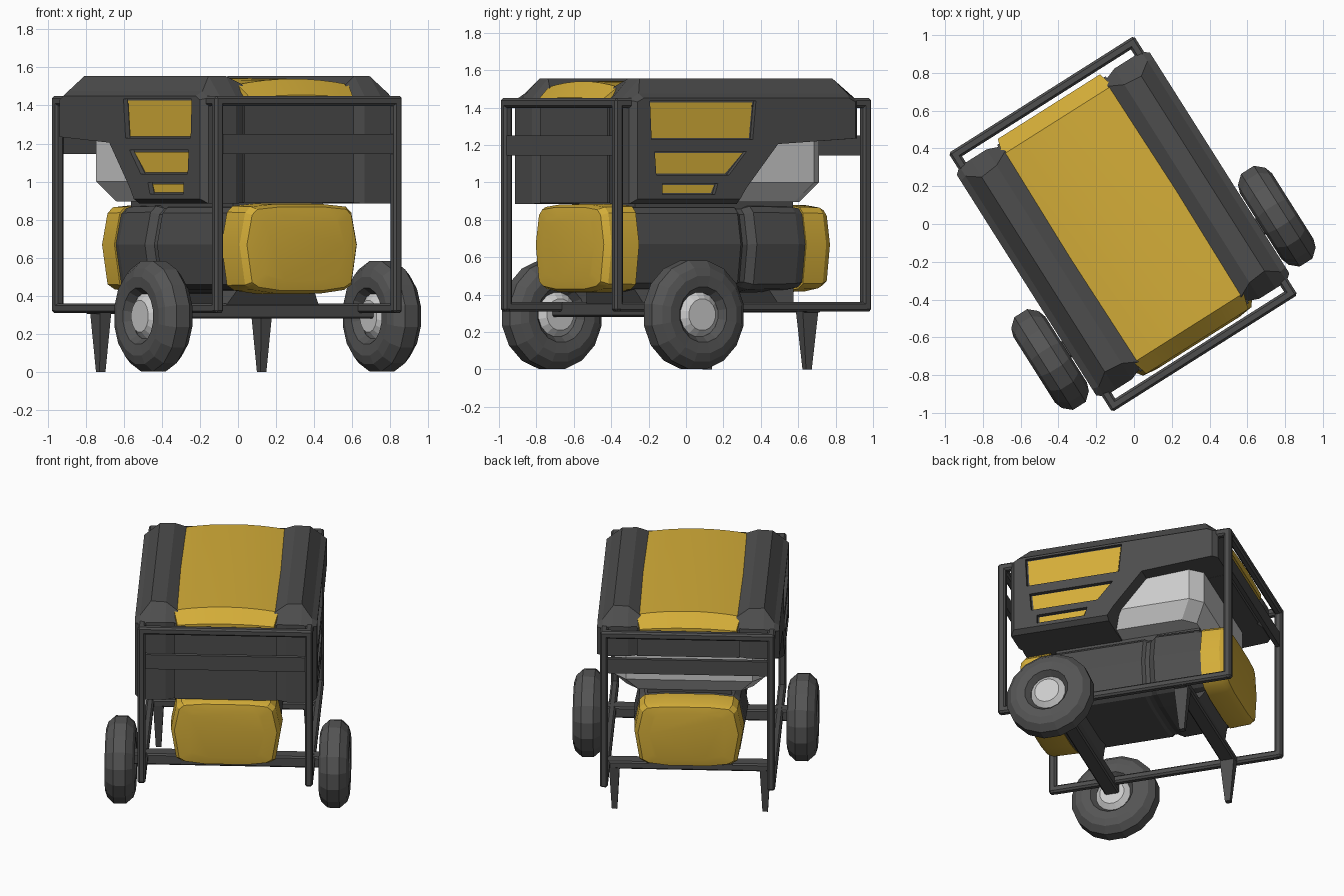
import bpy, bmesh, math
from mathutils import Matrix, Vector

if "Cube" in bpy.data.objects:
    bpy.data.objects.remove(bpy.data.objects["Cube"])

# Everything is built square to its own axes, then turned on the ground by M
M = Matrix.Translation((-0.058, 0, 0)) @ Matrix.Rotation(math.radians(32.3), 4, 'Z')


def material(name, c):
    m = bpy.data.materials.new(name)
    m.diffuse_color = (*c, 1)
    m.use_nodes = True
    m.node_tree.nodes["Principled BSDF"].inputs["Base Color"].default_value = m.diffuse_color
    return m


YELLOW = material("yellow_paint", (0.66, 0.42, 0.04))
DARK = material("dark_plastic", (0.075, 0.075, 0.075))
RUBBER = material("rubber", (0.09, 0.09, 0.09))


def finish(name, bm, mat, bevel=0, smooth=0):
    bmesh.ops.recalc_face_normals(bm, faces=bm.faces)
    if bevel:
        bmesh.ops.bevel(bm, geom=bm.edges[:], offset=bevel, segments=1, affect='EDGES', profile=0.5)
    me = bpy.data.meshes.new(name)
    bm.to_mesh(me)
    bm.free()
    ob = bpy.data.objects.new(name, me)
    bpy.context.collection.objects.link(ob)
    ob.matrix_world = M
    if mat:
        me.materials.append(mat)
    if smooth:
        bpy.ops.object.select_all(action='DESELECT')
        ob.select_set(True)
        bpy.context.view_layer.objects.active = ob
        bpy.ops.object.shade_smooth_by_angle(angle=math.radians(smooth))
    return ob


def loft(name, rings, mat=None, bevel=0, smooth=0, closed=False):
    bm = bmesh.new()
    vs = [[bm.verts.new(p) for p in r] for r in rings]
    n = len(rings[0])
    pairs = list(zip(vs, vs[1:])) + ([(vs[-1], vs[0])] if closed else [])
    for a, b in pairs:
        for i in range(n):
            j = (i + 1) % n
            bm.faces.new((a[i], a[j], b[j], b[i]))
    if not closed:
        bm.faces.new(vs[0])
        bm.faces.new(vs[-1])
    return finish(name, bm, mat, bevel, smooth)


def box(name, x, y, z, mat=None, bevel=0):
    ring = lambda k: [(x[0], y[0], k), (x[1], y[0], k), (x[1], y[1], k), (x[0], y[1], k)]
    return loft(name, [ring(z[0]), ring(z[1])], mat, bevel)


def outline(u, e, zt, f, t, b):
    """Side silhouette of the body, with the cut-out at the rear bottom."""
    return [(u, y, z) for y, z in [(-e, b), (-e, zt), (-f, t), (f, t), (e, zt), (e, 1.235),
                                   (0.2, 1.205), (0.0, 0.97), (-0.04, b)]]


# Tube frame: posts, long rails, end rails and end cross plates
H = 0.026
for s in (-1, 1):
    u = s * 0.555
    for e in (-1, 1):
        v = e * 0.785
        box("frame_post", (u - H, u + H), (v - H, v + H), (0.31, 1.45), DARK, 0.012)
    for z in (0.335, 1.424):
        box("frame_side_rail", (u - H, u + H), (-0.79, 0.79), (z - H, z + H), DARK, 0.012)
    v = s * 0.785
    box("frame_end_rail", (-0.56, 0.56), (v - H, v + H), (1.398, 1.45), DARK, 0.012)
    box("frame_cross_plate", (-0.55, 0.55), (v - 0.015, v + 0.015), (1.145, 1.25), DARK)

# Central body core
loft("body_core", [outline(u, 0.71, 1.44, 0.69, 1.45, 0.89) for u in (-0.34, 0.34)], DARK)

# Side pods with recessed yellow windows
windows = [[(-0.60, 1.23), (0.04, 1.23), (0.06, 1.435), (-0.61, 1.435)],
           [(-0.57, 1.04), (-0.11, 1.04), (0.0, 1.165), (-0.58, 1.165)],
           [(-0.53, 0.935), (-0.20, 0.935), (-0.18, 0.995), (-0.53, 0.995)]]
pod_rings = [(0.32, 0.69, 1.44, 0.66, 1.51, 0.89), (0.40, 0.72, 1.45, 0.62, 1.555, 0.885),
             (0.50, 0.72, 1.45, 0.61, 1.555, 0.885), (0.57, 0.72, 1.44, 0.66, 1.475, 0.885),
             (0.605, 0.69, 1.43, 0.65, 1.45, 0.91)]
for s in (-1, 1):
    pod = loft("side_pod", [outline(s * r[0], *r[1:]) for r in pod_rings], DARK)
    for w in windows:
        cut = loft("window_cutter", [[(s * u, y, z) for y, z in w] for u in (0.578, 0.7)])
        cut.hide_render = True
        cut.hide_viewport = True
        mod = pod.modifiers.new("window", 'BOOLEAN')
        mod.object = cut
        mod.operation = 'DIFFERENCE'
        mod.solver = 'EXACT'
        cy, cz = sum(p[0] for p in w) / 4, sum(p[1] for p in w) / 4
        loft("window_panel", [[(s * u, y - math.copysign(0.012, y - cy), z - math.copysign(0.008, z - cz))
                               for y, z in w] for u in (0.57, 0.584)], YELLOW)

# Yellow arched top cover with sloping ends
def arch(v, z, w, rise):
    top = [(w * k / 4, v, z + rise * (1 - (k / 4) ** 2)) for k in range(-4, 5)]
    return top + [(w, v, 1.40), (-w, v, 1.40)]


loft("top_cover", [arch(-0.735, 1.44, 0.32, 0.015), arch(-0.65, 1.51, 0.345, 0.03),
                   arch(0, 1.515, 0.345, 0.03), arch(0.65, 1.51, 0.345, 0.03),
                   arch(0.735, 1.44, 0.32, 0.015)], YELLOW, smooth=25)

# Light grey housing in the rear cut-out
def slab(z, w, v):
    c = 0.08
    return [(-w, -0.1, z), (w, -0.1, z), (w, v - c, z), (w - c, v, z), (c - w, v, z), (-w, v - c, z)]


loft("grey_housing", [slab(0.895, 0.42, 0.5), slab(1.0, 0.5, 0.575), slab(1.24, 0.5, 0.575)])

# Engine drum under the body: dark middle and yellow end caps
half = [(0.16, 0.235), (0.30, 0.222), (0.335, 0.19), (0.37, 0.02), (0.335, -0.195),
        (0.29, -0.222), (0.15, -0.24)]
section = half + [(-x, z) for x, z in reversed(half)]
drum = lambda v, k, h: [(x * k, v, 0.65 + z * h) for x, z in section]
loft("engine_drum", [drum(v, k, h) for v, k, h in
                     [(-0.56, 0.97, 0.97), (0.12, 0.97, 0.97), (0.14, 0.93, 0.94), (0.17, 0.93, 0.94),
                      (0.21, 1.02, 1.0), (0.48, 1.0, 0.98), (0.57, 0.93, 0.92)]], DARK)
loft("front_cap", [drum(v, k, k) for v, k in [(-0.53, 1.0), (-0.70, 0.985), (-0.735, 0.92), (-0.745, 0.7)]],
     YELLOW, smooth=25)
loft("rear_cap", [drum(v, k, k) for v, k in [(0.53, 0.985), (0.66, 0.97), (0.70, 0.90), (0.71, 0.7)]],
     YELLOW, smooth=25)
box("drum_mount", (-0.28, 0.28), (-0.5, 0.5), (0.85, 0.92), DARK)

# Wheels: 16-sided tyre lathed around the axle, with a recessed hub
SIDES = 16


def circle(u, r, v, z):
    return [(u, v + r * math.cos(a), z + r * math.sin(a))
            for a in (2 * math.pi * (i + 0.5) / SIDES for i in range(SIDES))]


tyre = [(-0.04, 0.296), (0.04, 0.296), (0.085, 0.255), (0.1, 0.21), (0.095, 0.15), (0.055, 0.12),
        (-0.055, 0.12), (-0.095, 0.15), (-0.1, 0.21), (-0.085, 0.255)]
for s in (-1, 1):
    loft("tyre", [circle(s * 0.71 + u, r, -0.40, 0.293) for u, r in tyre], RUBBER, closed=True)
    loft("wheel_hub", [circle(s * 0.71 + u, r, -0.40, 0.293) for u, r in
                       [(-0.085, 0.085), (-0.05, 0.125), (0.05, 0.125), (0.085, 0.085)]])

# Axle beam, leg beam and tapered supports
box("axle_beam", (-0.66, 0.66), (-0.45, -0.35), (0.28, 0.36), DARK, 0.01)
box("leg_beam", (-0.57, 0.57), (0.40, 0.50), (0.305, 0.36), DARK, 0.01)


def taper(name, u, v, bottom, top):
    ring = lambda z, a, b: [(u - a, v - b, z), (u + a, v - b, z), (u + a, v + b, z), (u - a, v + b, z)]
    loft(name, [ring(*bottom), ring(*top)], DARK)


for v in (-0.40, 0.45):
    taper("drum_support", 0, v, (0.33, 0.3, 0.04), (0.46, 0.22, 0.09))
for s in (-1, 1):
    taper("stand_leg", s * 0.5, 0.45, (0.0, 0.018, 0.018), (0.32, 0.035, 0.05))
